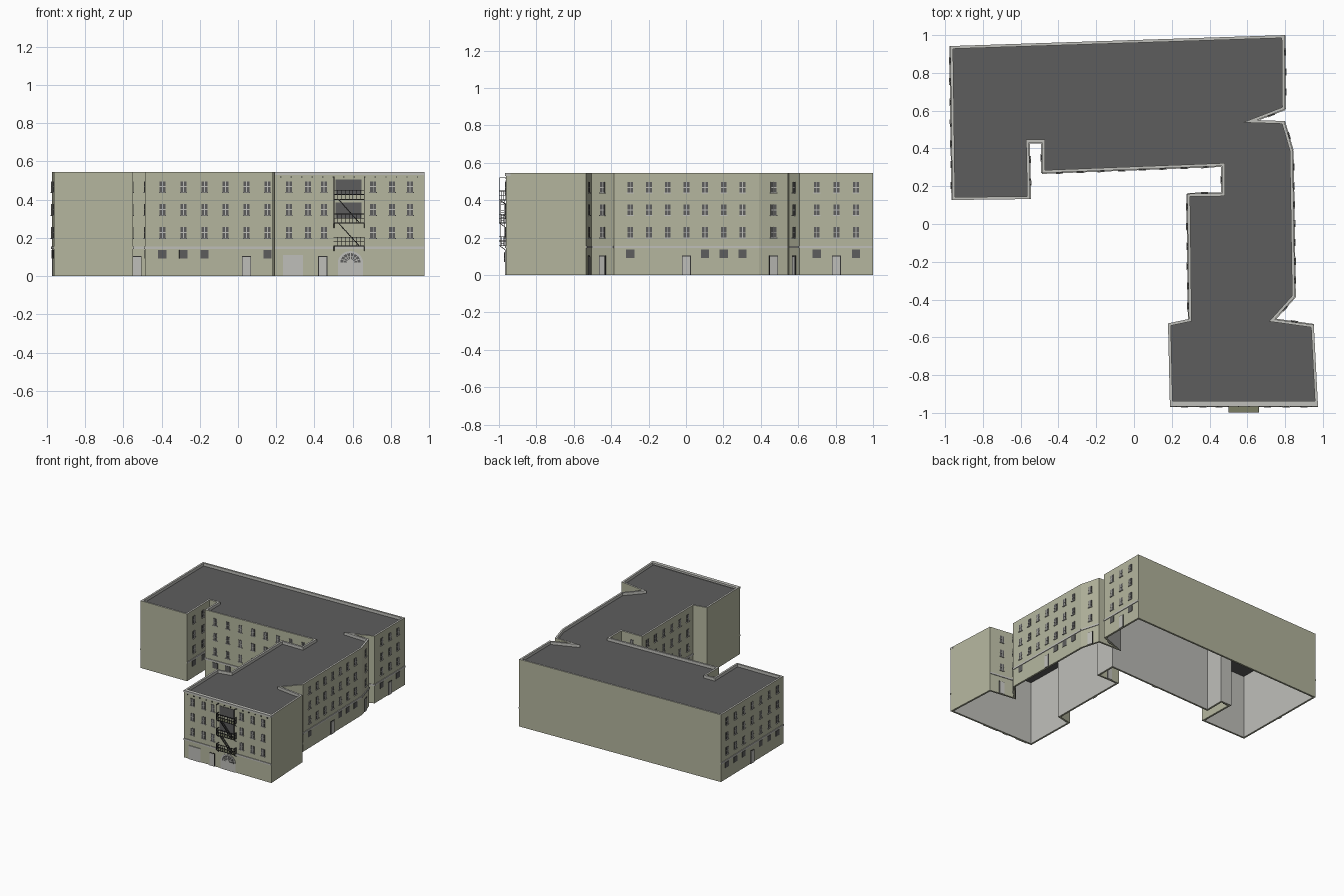
import bpy, bmesh, math
from mathutils import Vector, Matrix

cube = bpy.data.objects.get("Cube")
if cube:
    bpy.data.objects.remove(cube, do_unlink=True)


def material(name, rgb):
    m = bpy.data.materials.new(name)
    m.use_nodes = True
    m.diffuse_color = (*rgb, 1)
    m.node_tree.nodes["Principled BSDF"].inputs["Base Color"].default_value = (*rgb, 1)
    return m


WALL = material("sage wall", (0.46, 0.47, 0.345))
TRIM = material("pale grey trim", (0.52, 0.52, 0.49))
DARK = material("dark grey", (0.11, 0.11, 0.11))
METAL = material("black metal", (0.035, 0.035, 0.035))
DECK = material("olive deck", (0.2, 0.21, 0.13))


def finish(name, bm, *mats):
    mesh = bpy.data.meshes.new(name)
    bmesh.ops.recalc_face_normals(bm, faces=bm.faces[:])
    bm.to_mesh(mesh)
    bm.free()
    for m in mats:
        mesh.materials.append(m)
    ob = bpy.data.objects.new(name, mesh)
    bpy.context.scene.collection.objects.link(ob)
    return ob


def box(bm, frame, x0, x1, y0, y1, z0, z1):
    size = Matrix.Diagonal((x1 - x0, y1 - y0, z1 - z0, 1))
    centre = Matrix.Translation(((x0 + x1) / 2, (y0 + y1) / 2, (z0 + z1) / 2))
    bmesh.ops.create_cube(bm, size=1, matrix=frame @ centre @ size)


def bar(bm, a, b, r):
    # square rod between two points
    a, b = Vector(a), Vector(b)
    turn = (b - a).to_track_quat('Z', 'Y').to_matrix().to_4x4()
    box(bm, Matrix.Translation(a) @ turn, -r, r, -r, r, 0, (b - a).length)


# Each wall: start corner, window columns, spacing, ground floor pattern
# (s = square window, d = door, - = nothing); runs anticlockwise
TOP, ROOF, THICK = 0.545, 0.522, 0.015
walls = [
    ((0.19, -0.963), 0, 0, "front"),
    ((0.974, -0.963), 0, 0, ""),
    ((0.952, -0.534), 1, 0.1, "d"),
    ((0.745, -0.505), 1, 0.1, "d"),
    ((0.852, -0.386), 7, 0.1, "s--dsss"),
    ((0.84, 0.39), 1, 0.1, "d"),
    ((0.795, 0.545), 0, 0, ""),
    ((0.65, 0.55), 1, 0.1, "d"),
    ((0.80, 0.608), 3, 0.105, "sds"),
    ((0.797, 1.0), 0, 0, ""),
    ((-0.973, 0.942), 7, 0.11, "sssdsss"),
    ((-0.962, 0.127), 0, 0, ""),
    ((-0.55, 0.132), 2, 0.12, "ss"),
    ((-0.556, 0.432), 0, 0, "door"),
    ((-0.487, 0.432), 1, 0.1, "s"),
    ((-0.487, 0.27), 8, 0.11, "sss-dsss"),
    ((0.466, 0.307), 1, 0.1, "s"),
    ((0.466, 0.162), 1, 0.1, "d"),
    ((0.282, 0.16), 6, 0.105, "ssdsss"),
    ((0.29, -0.503), 0, 0, ""),
    ((0.18, -0.526), 0, 0, ""),
]
corners = [Vector(w[0]) for w in walls]
N = len(corners)


def inset(i, dist):
    p = corners[i]
    a = (p - corners[i - 1]).normalized()
    b = (corners[(i + 1) % N] - p).normalized()
    na, nb = Vector((-a.y, a.x)), Vector((-b.y, b.x))
    return p + (na + nb) * dist / (1 + na.dot(nb))


inner = [inset(i, THICK) for i in range(N)]

# Wall shell, open below
bm = bmesh.new()
rings = [[bm.verts.new((p.x, p.y, z)) for p in loop]
         for loop, z in ((corners, 0), (corners, TOP), (inner, TOP), (inner, 0))]
for k in range(4):
    lo, hi = rings[k], rings[(k + 1) % 4]
    for i in range(N):
        j = (i + 1) % N
        f = bm.faces.new((lo[i], lo[j], hi[j], hi[i]))
        f.material_index = 1 if k in (1, 2) else 0
finish("outer_walls", bm, WALL, TRIM)

# Flat roof behind the parapet
bm = bmesh.new()
bm.faces.new([bm.verts.new((p.x, p.y, ROOF)) for p in inner])
roof = finish("flat_roof", bm, DARK)
if roof.data.polygons[0].normal.z < 0:
    roof.data.flip_normals()

glass, trim = bmesh.new(), bmesh.new()
doors, door_frames = bmesh.new(), bmesh.new()


def window(frame, s, z):
    w, h = 0.0155, 0.028
    box(glass, frame, s - w, s + w, -0.003, 0.002, z - h, z + h)
    box(trim, frame, s - 0.002, s + 0.002, -0.005, 0, z - h, z + h)
    box(trim, frame, s - w, s + w, -0.005, 0, z - 0.002, z + 0.002)
    box(trim, frame, s - 0.019, s + 0.019, -0.008, 0, z - h - 0.005, z - h)


def door(frame, s):
    box(door_frames, frame, s - 0.024, s + 0.024, -0.003, 0.002, 0, 0.104)
    box(doors, frame, s - 0.02, s + 0.02, -0.006, 0.002, 0, 0.1)


def square_window(frame, s):
    box(glass, frame, s - 0.022, s + 0.022, -0.003, 0.002, 0.092, 0.137)


FLOORS = (0.228, 0.348, 0.468)
for i, (start, count, step, ground) in enumerate(walls):
    run = corners[(i + 1) % N] - corners[i]
    frame = (Matrix.Translation((*start, 0))
             @ Matrix.Rotation(math.atan2(run.y, run.x), 4, 'Z'))
    length = run.length
    if ground:
        box(trim, frame, 0, length, -0.005, 0.002, 0.143, 0.156)
    if ground == "door":
        door(frame, 0.028)
        continue
    if ground == "front":
        front = frame
        spots = [0.077, 0.176, 0.26, 0.517, 0.616, 0.71]
    else:
        spots = [length / 2 + (k - (count - 1) / 2) * step for k in range(count)]
    for s in spots:
        for z in FLOORS:
            window(frame, s, z)
    if ground != "front":
        for s, kind in zip(spots, ground):
            if kind == "d":
                door(frame, s)
            elif kind == "s":
                square_window(frame, s)

# Front entrances, loft openings and cornice
door(front, 0.253)
box(doors, front, 0.045, 0.15, -0.006, 0.002, 0, 0.11)
for z0, z1 in ((0.30, 0.385), (0.425, 0.505)):
    box(glass, front, 0.32, 0.455, -0.003, 0.002, z0, z1)
box(trim, front, 0, 0.784, -0.004, 0.025, 0.53, TOP)
for k in range(14):
    box(door_frames, front, 0.03 + k * 0.055, 0.037 + k * 0.055, -0.006, 0, 0.515, 0.522)

finish("window_glass", glass, DARK)
finish("window_trim_and_bands", trim, TRIM)
finish("doors", doors, TRIM)
finish("door_frames", door_frames, METAL)


# Arched entrance with fanlight
def arch(name, radius, base, spring, y, mat):
    bm = bmesh.new()
    pts = [(radius * math.cos(math.pi * k / 16), spring + radius * 0.95 * math.sin(math.pi * k / 16))
           for k in range(17)]
    if base < spring:
        pts = [(radius, base)] + pts + [(-radius, base)]
    f = bm.faces.new([bm.verts.new((0.588 + x, y, z)) for x, z in pts])
    ext = bmesh.ops.extrude_face_region(bm, geom=[f])
    bmesh.ops.translate(bm, vec=(0, -0.963 - y, 0),
                        verts=[v for v in ext["geom"] if isinstance(v, bmesh.types.BMVert)])
    finish(name, bm, mat)


arch("arched_door", 0.066, 0, 0.068, -0.968, TRIM)
arch("fanlight", 0.053, 0.07, 0.07, -0.97, DARK)
arch("fanlight_hub", 0.018, 0.07, 0.07, -0.972, TRIM)
bm = bmesh.new()
for k in range(1, 8):
    a = math.pi * k / 8
    bar(bm, (0.588, -0.971, 0.07),
        (0.588 + 0.054 * math.cos(a), -0.971, 0.07 + 0.052 * math.sin(a)), 0.0018)
for k in range(12):
    a, b = math.pi * k / 12, math.pi * (k + 1) / 12
    bar(bm, (0.588 + 0.036 * math.cos(a), -0.971, 0.07 + 0.034 * math.sin(a)),
        (0.588 + 0.036 * math.cos(b), -0.971, 0.07 + 0.034 * math.sin(b)), 0.0015)
finish("fanlight_bars", bm, TRIM)

# Fire escape: decks, railings, posts and flights
X0, X1, Y0, Y1 = 0.502, 0.66, -0.997, -0.963
DECKS = (0.157, 0.278, 0.402)
deck, rails = bmesh.new(), bmesh.new()
ident = Matrix()
for z in DECKS:
    box(deck, ident, X0, X1, Y0 + 0.003, Y1, z - 0.003, z + 0.001)
    for h in (0, 0.025, 0.047):
        bar(rails, (X0, Y0, z + h), (X1, Y0, z + h), 0.0018)
        for x in (X0, X1):
            bar(rails, (x, Y0, z + h), (x, Y1, z + h), 0.0018)
    for k in range(9):
        x = X0 + (X1 - X0) * k / 8
        bar(rails, (x, Y0, z), (x, Y0, z + 0.047), 0.0012)
    for x in (X0, X1):
        bar(rails, (x, Y0, z), (x, Y1, z - 0.025), 0.0018)
        for k in range(3):
            y = Y0 + 0.01 * (k + 1)
            bar(rails, (x, y, z), (x, y, z + 0.047), 0.0012)
for x in (X0, X1):
    bar(rails, (x, Y0 + 0.002, DECKS[1]), (x, Y0 + 0.002, 0.52), 0.0018)
    bar(rails, (x, Y0 + 0.002, 0.52), (x, Y1, 0.52), 0.0018)
for low, high in zip(DECKS, DECKS[1:]):
    a, b = Vector((0.525, 0, high)), Vector((0.635, 0, low))
    for y in (-0.99, -0.972):
        off = Vector((0, y, 0))
        bar(rails, a + off, b + off, 0.0022)
    for k in range(1, 9):
        p = a.lerp(b, k / 9)
        box(rails, ident, p.x - 0.005, p.x + 0.005, -0.99, -0.972, p.z - 0.001, p.z + 0.001)
finish("fire_escape_decks", deck, DECK)
finish("fire_escape_rails", rails, METAL)
